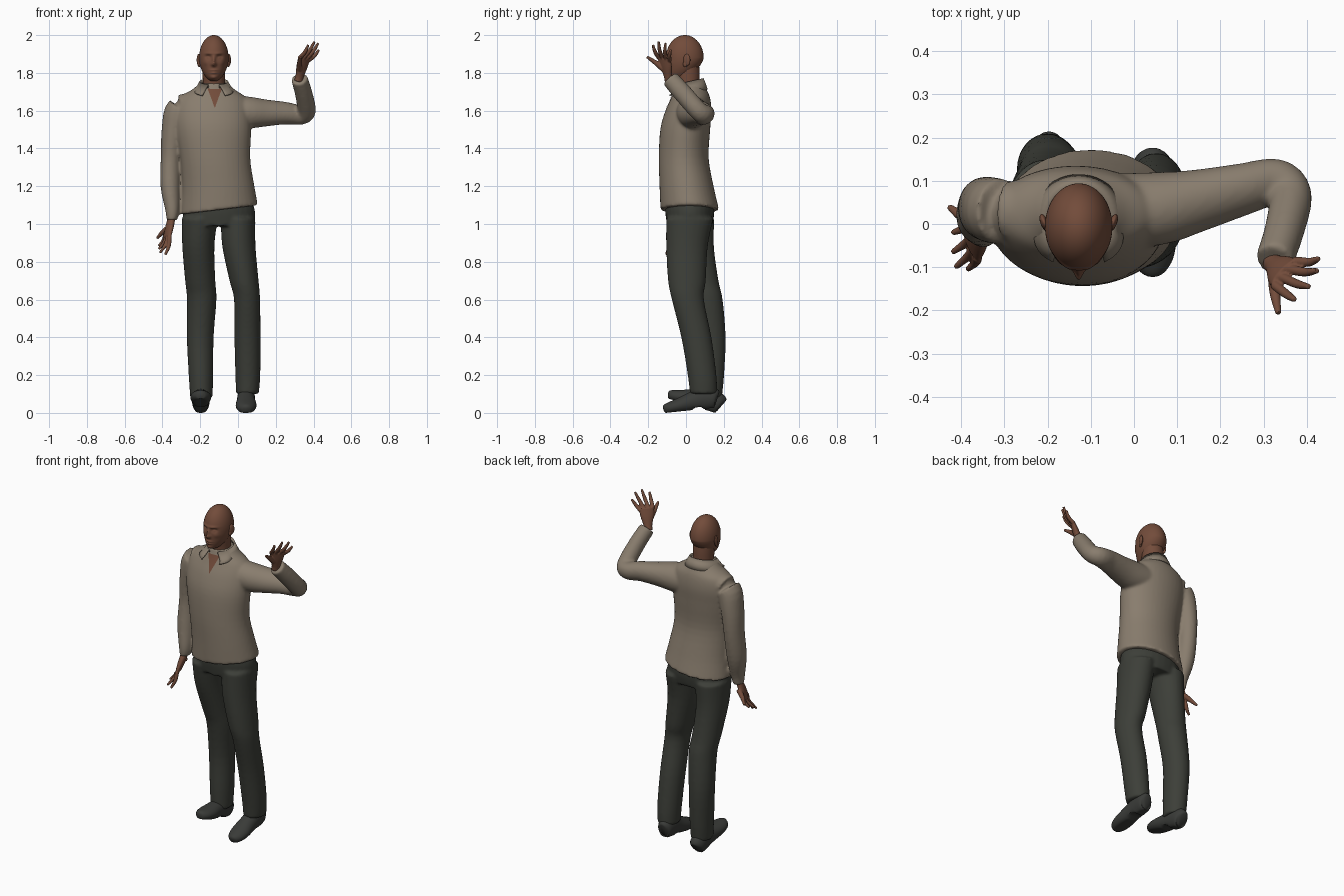
import bpy, bmesh, math
from mathutils import Vector as V, Matrix

if "Cube" in bpy.data.objects:
    bpy.data.objects.remove(bpy.data.objects["Cube"])


def material(name, rgb):
    m = bpy.data.materials.new(name)
    m.diffuse_color = (*rgb, 1)
    m.use_nodes = True
    m.node_tree.nodes["Principled BSDF"].inputs["Base Color"].default_value = m.diffuse_color
    return m


SKIN = material("brown skin", (0.17, 0.072, 0.043))
SHIRT = material("taupe shirt", (0.25, 0.205, 0.155))
TROUSERS = material("dark green grey trousers", (0.046, 0.049, 0.040))
LEATHER = material("dark grey leather", (0.042, 0.044, 0.040))


def finish(name, bm, mat, voxel=0, smooth=4):
    """Turn a bmesh into a smooth object, optionally fusing its pieces."""
    bmesh.ops.recalc_face_normals(bm, faces=bm.faces)
    for f in bm.faces:
        f.smooth = True
    me = bpy.data.meshes.new(name)
    bm.to_mesh(me)
    bm.free()
    me.materials.append(mat)
    ob = bpy.data.objects.new(name, me)
    bpy.context.collection.objects.link(ob)
    if voxel:
        r = ob.modifiers.new("fuse", 'REMESH')
        r.mode, r.voxel_size, r.use_smooth_shade = 'VOXEL', voxel, True
        s = ob.modifiers.new("soften", 'SMOOTH')
        s.factor, s.iterations = 0.5, smooth
    return ob


def spline(pts, sub=4):
    """Catmull-Rom interpolation of control stations."""
    p = [V(q) for q in pts]
    p = [2 * p[0] - p[1]] + p + [2 * p[-1] - p[-2]]
    out = []
    for i in range(1, len(p) - 2):
        a, b, c, d = p[i - 1:i + 3]
        for k in range(sub):
            t = k / sub
            out.append(0.5 * (2 * b + (c - a) * t + (2 * a - 5 * b + 4 * c - d) * t ** 2
                              + (3 * b - 3 * c + d - a) * t ** 3))
    return out + [p[-2]]


def tube(bm, pts, ref=(1, 0, 0), level=False, n=28):
    """Loft stations (x, y, z, radius along ref, radius across)."""
    st = spline(pts)
    rings = []
    for i, s in enumerate(st):
        t = (st[min(i + 1, len(st) - 1)] - st[max(i - 1, 0)])[:3]
        t = V((0, 0, 1)) if level else V(t).normalized()
        u = V(ref)
        u = (u - t * u.dot(t)).normalized()
        w = t.cross(u)
        rings.append([bm.verts.new(V(s[:3]) + u * s[3] * math.cos(a) + w * s[4] * math.sin(a))
                      for a in (math.tau * k / n for k in range(n))])
    for r, q in zip(rings, rings[1:]):
        for k in range(n):
            bm.faces.new((r[k], r[(k + 1) % n], q[(k + 1) % n], q[k]))
    bm.faces.new(rings[0])
    bm.faces.new(rings[-1])


def ball(bm, centre, radii, turn=0):
    m = Matrix.Translation(centre) @ Matrix.Rotation(turn, 4, 'Z') @ Matrix.Diagonal((*radii, 1))
    bmesh.ops.create_uvsphere(bm, u_segments=20, v_segments=14, radius=1, matrix=m)


# Shirt: torso and both sleeves fused together
bm = bmesh.new()
tube(bm, [(-.10, .02, 1.075, .205, .155), (-.105, .003, 1.2, .19, .143), (-.12, -.012, 1.35, .185, .132),
          (-.13, -.004, 1.5, .2, .132), (-.135, .013, 1.6, .2, .122), (-.135, .025, 1.67, .175, .102),
          (-.13, .025, 1.71, .115, .085), (-.128, .02, 1.745, .075, .07)], level=True, n=40)
for v in bm.verts:      # hem hangs lower on one side
    v.co.z += 0.12 * (v.co.x + .1) * max(0, min(1, (1.3 - v.co.z) / .2))
tube(bm, [(-.22, .03, 1.64, .05, .06), (-.31, .03, 1.61, .07, .075), (-.342, .035, 1.5, .062, .075),
          (-.355, .035, 1.35, .054, .066), (-.358, .015, 1.2, .052, .06), (-.348, -.01, 1.08, .038, .045),
          (-.35, -.015, 1.02, .028, .036)], ref=(.8, 0, .6))
tube(bm, [(-.06, .035, 1.595, .08, .085), (.05, .035, 1.59, .085, .085), (.15, .055, 1.588, .075, .068),
          (.25, .08, 1.587, .064, .056), (.33, .098, 1.578, .056, .05), (.362, .065, 1.6, .05, .05),
          (.348, -.015, 1.69, .05, .046), (.325, -.085, 1.77, .046, .044)], ref=(0, .7, .6))
shirt = finish("shirt", bm, SHIRT, .008, 7)

# Collar: band open at the front, dropping to two points
bm = bmesh.new()
rows = []
for i in range(41):
    a = math.radians(-158 + 316 * i / 40)
    f = (1 - math.cos(a)) / 2
    tip = max(0, abs(a) - 1.9) / .86
    s, c = math.sin(a), math.cos(a)
    rows.append([bm.verts.new((-.128 + rx * s, .015 + ry * c, z)) for rx, ry, z in (
        (.068, .07, 1.755 - .035 * f), (.076, .078, 1.772 - .035 * f),
        (.095 + .05 * tip, .093, 1.735 - .03 * f - .012 * tip),
        (.108 + .05 * tip, .1 + .012 * tip, 1.712 - .012 * f - .018 * tip))])
for r, q in zip(rows, rows[1:]):
    for k in range(3):
        bm.faces.new((r[k], r[k + 1], q[k + 1], q[k]))
finish("collar", bm, SHIRT).modifiers.new("cloth", 'SOLIDIFY').thickness = .006

# Open neckline: a V of skin laid on the chest
bm = bmesh.new()
rows = [[bm.verts.new((-.123 + (.001 + .036 * i / 10) * (k / 4 - 1), -.16, 1.615 + .1 * i / 10))
         for k in range(9)] for i in range(11)]
for r, q in zip(rows, rows[1:]):
    for k in range(8):
        bm.faces.new((r[k], r[k + 1], q[k + 1], q[k]))
neckline = finish("open_neckline", bm, SKIN)
wrap = neckline.modifiers.new("lay on chest", 'SHRINKWRAP')
wrap.target, wrap.wrap_method, wrap.offset = shirt, 'PROJECT', .003
wrap.use_project_y, wrap.use_positive_direction = True, True
wrap.wrap_mode = 'ABOVE_SURFACE'

# Trousers: hips and two legs fused together
bm = bmesh.new()
tube(bm, [(-.1, .015, 1.16, .16, .12), (-.1, .02, 1.07, .19, .13), (-.1, .02, .99, .185, .12)], level=True)
tube(bm, [(.0, .02, 1.03, .092, .125), (.005, .005, .88, .088, .11), (.032, .005, .7, .077, .1),
          (.048, .01, .6, .069, .085), (.05, .055, .4, .069, .08), (.052, .085, .2, .066, .076),
          (.05, .093, .1, .06, .072)], level=True)
tube(bm, [(-.203, .025, 1.03, .095, .125), (-.21, .04, .88, .085, .108), (-.2, .082, .7, .08, .09),
          (-.192, .108, .6, .078, .086), (-.2, .13, .4, .071, .08), (-.196, .125, .2, .065, .077),
          (-.194, .12, .08, .059, .07)], level=True)
finish("trousers", bm, TROUSERS, .009, 5)


# Shoes: lofted from heel to toe with a flat sole and low heel block
def shoe(name, x, heel_y, lift, pitch):
    bm = bmesh.new()
    tube(bm, [(0, .0, .045, .02, .035), (0, -.015, .05, .042, .055), (0, -.07, .055, .047, .065),
              (0, -.13, .045, .049, .052), (0, -.2, .032, .055, .04), (0, -.25, .024, .047, .032),
              (0, -.28, .02, .028, .024), (0, -.289, .018, .008, .01)])
    for v in bm.verts:
        floor = .012 if -.13 < v.co.y < -.085 else 0
        v.co.z = max(floor, v.co.z)
    bmesh.ops.transform(bm, verts=bm.verts, matrix=Matrix.Translation((x, heel_y, lift))
                        @ Matrix.Rotation(pitch, 4, 'X'))
    low = min(v.co.z for v in bm.verts)
    bmesh.ops.translate(bm, verts=bm.verts, vec=(0, 0, -low))
    ob = finish(name, bm, LEATHER)
    bpy.context.view_layer.objects.active = ob
    ob.select_set(True)
    bpy.ops.object.shade_smooth_by_angle(angle=math.radians(45))
    ob.select_set(False)


shoe("planted_shoe", .043, .17, 0, math.radians(6))
shoe("raised_toe_shoe", -.197, .175, 0, math.radians(-17))

# Head: shaped sphere with facial relief (dx, z, spread x, spread z, push along y)
RELIEF = [(0, 1.866, .009, .02, -.012), (0, 1.846, .013, .011, -.02), (0, 1.814, .02, .005, -.006),
          (0, 1.8, .017, .006, -.007), (0, 1.775, .02, .012, -.008)]
for s in (-1, 1):
    RELIEF += [(s * .03, 1.884, .015, .011, .014), (s * .03, 1.881, .009, .006, -.007),
               (s * .026, 1.903, .022, .007, -.006), (s * .045, 1.853, .015, .014, -.004)]
HX = -.128
bm = bmesh.new()
bmesh.ops.create_icosphere(bm, subdivisions=6, radius=1)
for v in bm.verts:
    a, b, c = v.co
    low = max(0, -c)
    grow = max(1e-4, 1 - c * c) ** -.1 if c < 0 else 1
    x = .078 * a * grow * (1 - .24 * low ** 2)
    z = 1.878 + .122 * c
    y = -.006 + .1 * b * grow * (1 - (.35 * low if b > 0 else .05 * low)) - .045 * low ** 2
    if b < 0:
        y += min(1, -2 * b) * sum(p * math.exp(-((x - dx) / sx) ** 2 - ((z - dz) / sz) ** 2)
                                  for dx, dz, sx, sz, p in RELIEF)
    v.co = (HX + x, y, z)
for s in (-1, 1):       # ears
    ball(bm, (HX + s * .08, .004, 1.868), (.009, .02, .032), -s * .35)
    ball(bm, (HX + s * .077, -.004, 1.847), (.008, .012, .017), -s * .3)
finish("head", bm, SKIN)

bm = bmesh.new()
tube(bm, [(HX, .015, 1.66, .062, .062), (HX, .012, 1.74, .058, .06), (HX, .008, 1.8, .06, .064),
          (HX, .008, 1.86, .06, .06)], level=True)
finish("neck", bm, SKIN)


# Hands: palm, four fingers and thumb fused together
def hand(name, wrist, knuckle, spread, tips, thumb, bend):
    wrist, knuckle, spread = V(wrist), V(knuckle), V(spread)
    normal = spread.cross(knuckle - wrist).normalized() * bend
    bm = bmesh.new()
    w = spread.length
    mid = (wrist + knuckle) / 2
    start = wrist - (knuckle - wrist) * .3
    tube(bm, [(*start, .025, .022), (*wrist, .025, .02), (*mid, w * .95, .019),
              (*knuckle, w * 1.12, .014)], ref=spread, n=20)
    for i, tip in enumerate(tips):
        base = knuckle + spread * (i - 1.5) / 1.65
        base -= (knuckle - wrist) * .08
        joint = (base + V(tip)) / 2 + normal
        tube(bm, [(*base, .0115, .0115), (*joint, .0105, .0105), (*tip, .0065, .0065)], ref=spread, n=12)
    base, tip = map(V, thumb)
    joint = base.lerp(tip, .5) - normal * .5
    tube(bm, [(*base, .016, .016), (*joint, .013, .013), (*tip, .007, .007)], ref=(.3, .2, .9), n=12)
    finish(name, bm, SKIN, .0035, 2)


hand("waving_hand", (.327, -.095, 1.785), (.35, -.115, 1.878), (.026, .03, -.006),
     [(.372, -.175, 1.948), (.405, -.145, 1.966), (.425, -.108, 1.958), (.428, -.08, 1.922)],
     ((.325, -.12, 1.82), (.334, -.207, 1.885)), .008)
hand("lowered_hand", (-.352, -.017, 1.03), (-.375, -.045, .93), (-.012, .038, .006),
     [(-.385, -.105, .838), (-.413, -.1, .848), (-.42, -.065, .868), (-.42, -.02, .885)],
     ((-.362, .0, .985), (-.428, .04, .925)), -.008)
